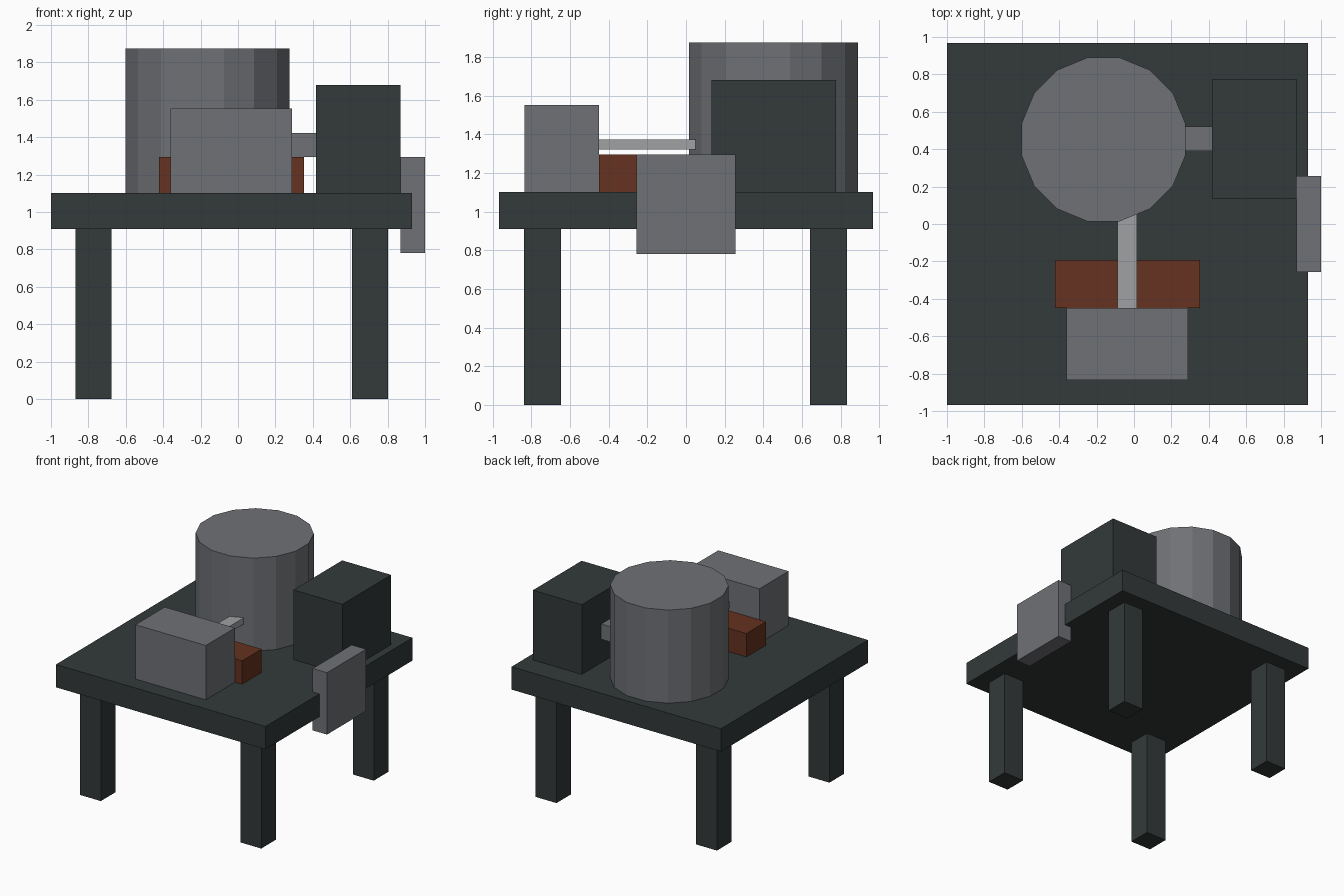
import bpy
import math

cube = bpy.data.objects.get("Cube")
if cube:
    bpy.data.objects.remove(cube, do_unlink=True)


def material(name, color):
    m = bpy.data.materials.new(name)
    m.use_nodes = True
    m.diffuse_color = (*color, 1)
    bsdf = next(n for n in m.node_tree.nodes if n.type == 'BSDF_PRINCIPLED')
    bsdf.inputs["Base Color"].default_value = (*color, 1)
    return m


dark = material("dark slate", (0.033, 0.041, 0.041))
grey = material("mid grey", (0.16, 0.165, 0.18))
light = material("light grey", (0.35, 0.355, 0.37))
brown = material("rust brown", (0.13, 0.032, 0.014))


def finish(name, mat):
    ob = bpy.context.object
    ob.name = ob.data.name = name
    ob.data.materials.append(mat)
    return ob


def box(name, mat, x, y, z):
    """Box spanning the given (low, high) range on each axis."""
    spans = (x, y, z)
    bpy.ops.mesh.primitive_cube_add(size=1, location=[(a + b) / 2 for a, b in spans])
    ob = finish(name, mat)
    for v in ob.data.vertices:
        v.co = [c * (b - a) for c, (a, b) in zip(v.co, spans)]
    return ob


# Table
TOP = 1.10
box("table_top", dark, (-1, 0.93), (-0.967, 0.967), (0.91, TOP))
for side, x in (("right", -0.773), ("left", 0.705)):
    for end, y in (("front", -0.742), ("back", 0.738)):
        box(f"{end}_{side}_leg", dark, (x - 0.096, x + 0.096),
            (y - 0.096, y + 0.096), (0, 0.91))

# Sixteen-sided drum with flats facing the axes
sides = 16
height = 1.875 - TOP
bpy.ops.mesh.primitive_cylinder_add(
    vertices=sides, radius=0.4375 / math.cos(math.pi / sides), depth=height,
    location=(-0.163, 0.452, TOP + height / 2), rotation=(0, 0, math.pi / sides))
finish("drum", grey)

# Housing beside the drum and the stub that joins them
box("side_housing", dark, (0.417, 0.868), (0.133, 0.775), (TOP, 1.68))
box("drum_connector", grey, (0.2, 0.417), (0.39, 0.52), (1.295, 1.422))

# Panel hung on the left edge of the table
box("edge_panel", grey, (0.868, 1.0), (-0.257, 0.257), (0.78, 1.295))

# Front unit, its base block and the rod into the drum
box("front_unit", grey, (-0.36, 0.288), (-0.835, -0.45), (TOP, 1.552))
box("base_block", brown, (-0.422, 0.353), (-0.45, -0.193), (TOP, 1.295))
box("rod", light, (-0.087, 0.017), (-0.45, 0.05), (1.32, 1.372))
